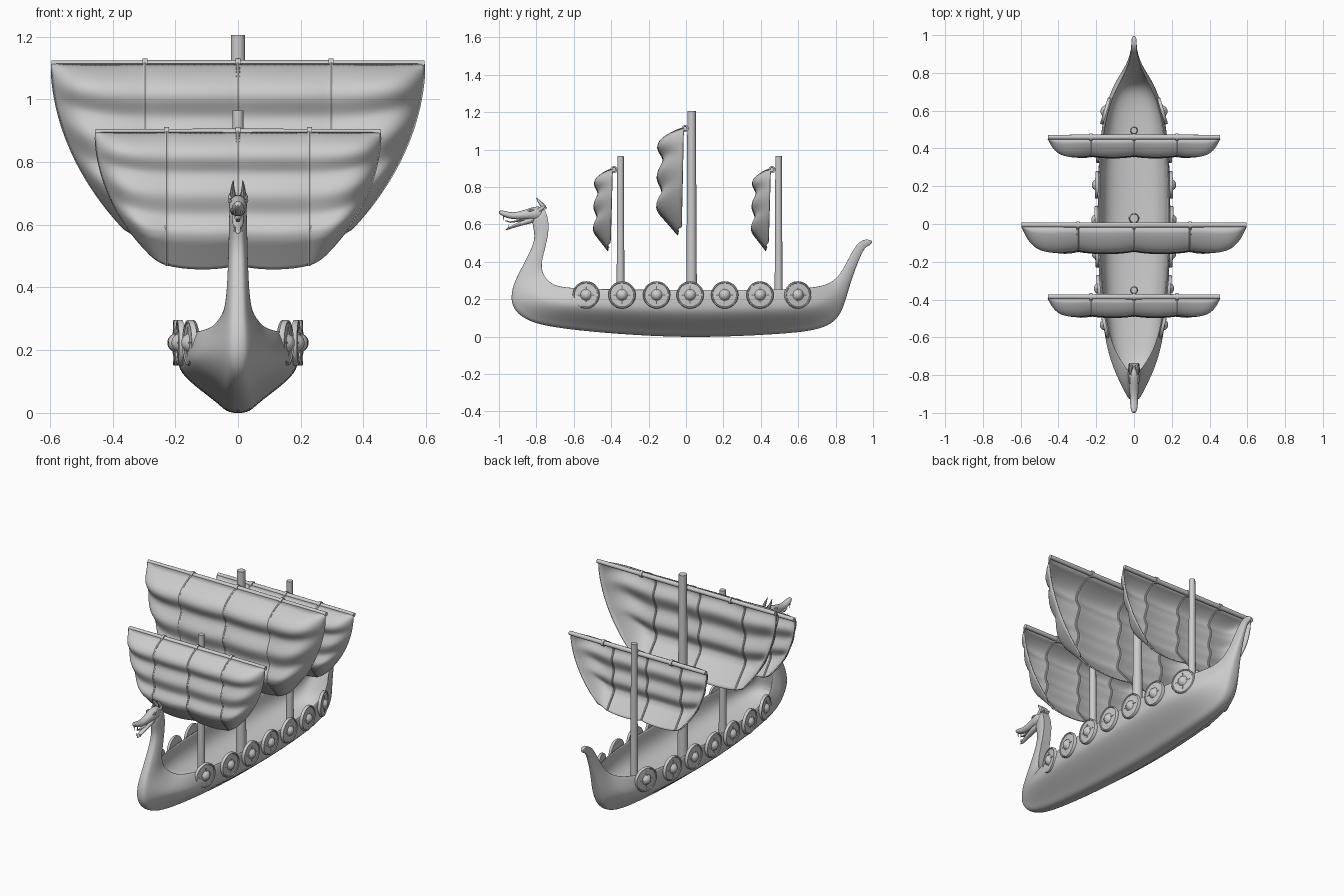
import bpy, bmesh, math
from mathutils import Vector

if "Cube" in bpy.data.objects:
    bpy.data.objects.remove(bpy.data.objects["Cube"])


def clamp(v): return max(0.0, min(1.0, v))


def finish(name, bm, subsurf=0, solid=0, angle=40):
    bmesh.ops.recalc_face_normals(bm, faces=bm.faces)
    me = bpy.data.meshes.new(name)
    bm.to_mesh(me)
    bm.free()
    ob = bpy.data.objects.new(name, me)
    bpy.context.collection.objects.link(ob)
    if solid:
        m = ob.modifiers.new("thickness", 'SOLIDIFY')
        m.thickness, m.offset = solid, 0
    if subsurf:
        m = ob.modifiers.new("smooth", 'SUBSURF')
        m.levels = m.render_levels = subsurf
    bpy.ops.object.select_all(action='DESELECT')
    ob.select_set(True)
    bpy.context.view_layer.objects.active = ob
    bpy.ops.object.shade_smooth_by_angle(angle=math.radians(angle))
    return ob


def skin(name, rings, subsurf=0, closed=True, solid=0, angle=40):
    """Loft a surface through rings; closed rings get end caps."""
    bm = bmesh.new()
    rows = [[bm.verts.new(p) for p in r] for r in rings]
    n = len(rows[0])
    for a, b in zip(rows, rows[1:]):
        for i in range(n if closed else n - 1):
            j = (i + 1) % n
            bm.faces.new((a[i], a[j], b[j], b[i]))
    if closed:
        bm.faces.new(rows[0])
        bm.faces.new(rows[-1])
    return finish(name, bm, subsurf, solid, angle)


def tube(name, pts, radii, n=12, subsurf=0):
    """Tube along pts; each radius is (sideways, in-plane)."""
    pts = [Vector(p) for p in pts]
    rings = []
    for i, p in enumerate(pts):
        d = (pts[min(i + 1, len(pts) - 1)] - pts[max(i - 1, 0)]).normalized()
        side = Vector((1, 0, 0)) if abs(d.x) < 0.9 else Vector((0, 1, 0))
        side = (side - d * side.dot(d)).normalized()
        up = d.cross(side)
        a, b = radii[i]
        rings.append([p + side * a * math.cos(t) + up * b * math.sin(t)
                      for t in (2 * math.pi * k / n for k in range(n))])
    return skin(name, rings, subsurf)


# Hull stations: keel y, keel z, top y, top z, half-width (neck to stern curl)
stations = [
    (-.815, .64, -.76, .70, .025), (-.824, .61, -.733, .62, .03),
    (-.804, .54, -.735, .56, .03), (-.822, .475, -.748, .49, .032),
    (-.869, .384, -.774, .40, .036), (-.908, .31, -.770, .35, .042),
    (-.930, .25, -.753, .315, .055), (-.933, .18, -.71, .277, .083),
    (-.90, .125, -.65, .265, .112), (-.83, .083, -.57, .26, .138),
    (-.73, .056, -.48, .257, .158), (-.5, .028, -.35, .255, .177),
    (-.2, .007, -.15, .253, .189), (.05, .0, .05, .253, .191),
    (.3, .007, .25, .253, .188), (.5, .018, .42, .254, .178),
    (.66, .032, .55, .256, .157), (.76, .06, .65, .262, .127),
    (.815, .105, .73, .272, .092), (.845, .17, .785, .295, .062),
    (.868, .25, .825, .335, .044), (.895, .335, .855, .39, .031),
    (.924, .41, .885, .447, .022), (.945, .458, .918, .502, .016),
    (.965, .484, .96, .524, .014), (.985, .487, 1.002, .512, .012)]
hull_sec = [(.18, -.02), (.3, .09), (.66, .29), (.98, .5), (1.02, .68), (1, 1)]
stem_sec = [(.35, -.01), (.58, .06), (.78, .22), (.95, .48), (1, .75), (.9, 1)]
inner_sec = [(.93, 0), (.9, .3), (.72, .5), (.4, .6), (0, .63)]
rings = []
for yk, zk, yt, zt, w in stations:
    s, d = clamp((.12 - w) / .07), clamp((w - .04) / .08)
    half = [(a[0] * (1 - s) + b[0] * s, a[1] * (1 - s) + b[1] * s)
            for a, b in zip(hull_sec, stem_sec)]
    half += [(x * (1 - .1 * s), 1 - h * d) for x, h in inner_sec]
    loop = half + [(-x, h) for x, h in reversed(half[:-1])]
    rings.append([(x * w, yk + (yt - yk) * h, zk + (zt - zk) * h) for x, h in loop])
skin("hull", rings, subsurf=2, angle=60)


def hull_width(y):
    for a, b in zip(stations[7:], stations[8:]):
        if a[2] <= y <= b[2]:
            return a[4] + (b[4] - a[4]) * (y - a[2]) / (b[2] - a[2])
    return 0


# Dragon figurehead: skull with snout, lower jaw, tongue, horns, teeth
tube("head", [(0, -.755, .655), (0, -.79, .66), (0, -.83, .658), (0, -.875, .649),
              (0, -.93, .644), (0, -.97, .655), (0, -1.003, .67)],
     [(.018, .03), (.03, .042), (.031, .032), (.025, .024),
      (.021, .018), (.022, .018), (.01, .008)], 12, 1)
tube("lower_jaw", [(0, -.80, .63), (0, -.85, .616), (0, -.91, .595), (0, -.968, .57)],
     [(.022, .02), (.021, .015), (.017, .01), (.007, .005)], 10, 1)
tube("tongue", [(0, -.84, .63), (0, -.90, .618), (0, -.94, .612), (0, -.965, .62)],
     [(.01, .005), (.009, .005), (.007, .004), (.003, .003)], 8)
for sx in (-1, 1):
    tube("horn", [(sx * .014, -.755, .68), (sx * .017, -.77, .705),
                  (sx * .017, -.785, .722), (sx * .015, -.8, .742)],
         [(.011, .014), (.008, .012), (.005, .008), (.001, .002)], 8)
    tube("ear", [(sx * .02, -.79, .675), (sx * .027, -.768, .688), (sx * .026, -.75, .70)],
         [(.007, .012), (.005, .009), (.001, .001)], 8)
    tube("eye", [(sx * .02, -.845, .672), (sx * .027, -.83, .676), (sx * .024, -.81, .68)],
         [(.003, .003), (.006, .007), (.003, .003)], 8)
    for y, z, dz in ((-.975, .645, -.025), (-.95, .578, .02)):
        tube("tooth", [(sx * .011, y, z), (sx * .01, y, z + dz)],
             [(.004, .004), (.0008, .0008)], 6)

# Round shields along both sides
shield_profile = [(.001, -.008), (.073, -.008), (.073, .005), (.070, .009), (.065, .009),
                  (.063, .005), (.03, .007), (.027, .010), (.022, .018), (.012, .025), (.001, .027)]
for y in (-.534, -.342, -.157, .022, .207, .396, .598):
    slope = (hull_width(y + .04) - hull_width(y - .04)) / .08
    for sx in (-1, 1):
        normal = Vector((sx, -slope, 0)).normalized()
        rot = normal.to_track_quat('Z', 'Y')
        c = Vector((sx * (hull_width(y) + .008), y, .223))
        skin("shield", [[c + rot @ Vector((r * math.cos(t), r * math.sin(t), h))
                         for t in (2 * math.pi * k / 28 for k in range(28))]
                        for r, h in shield_profile])
        for k in range(4):
            t = math.pi / 2 * k
            e = Vector((math.cos(t), math.sin(t), 0))
            tube("shield_strap", [c + rot @ (e * .02 + Vector((0, 0, .008))),
                                  c + rot @ (e * .05 + Vector((0, 0, .006)))],
                 [(.004, .004), (.001, .002)], 6)

# Sail shape: billow depth down the sail, three rolls then a tuck to the mast
billow = [(0, 0), (.18, 1), (.31, .78), (.47, 1), (.62, .8), (.75, 1), (.8, .93), (1, .15)]


def depth(v):
    for (a, p), (b, q) in zip(billow, billow[1:]):
        if v <= b:
            t = (v - a) / (b - a)
            if b < 1:
                t = math.sin(t * math.pi / 2) ** .75 if a == 0 else t * t * (3 - 2 * t)
            return p + (q - p) * t
    return .15


def rig(prefix, my, mast_top, mast_r, yard_z, W, H, D):
    """One mast with its yard, sail, ropes and yard bands."""
    tube(prefix + "mast", [(0, my, .06), (0, my, mast_top)],
         [(mast_r, mast_r), (mast_r * .78, mast_r * .78)], 20)
    yy = my - .035
    tube(prefix + "yard", [(-W, yy, yard_z), (0, yy, yard_z), (W, yy, yard_z)],
         [(.012, .012), (.014, .014), (.012, .012)], 14)

    def point(u, v):
        a = abs(u)
        edge = W * (1 - .39 * v ** 1.9)
        x = a * W if a <= .5 else .5 * W + (a - .5) * 2 * (edge - .5 * W)
        col = abs(math.sin(2 * math.pi * u)) ** .7
        v2 = min(1, v * (1 + .6 * a ** 6 * (1 - v)))
        y = yy - .008 * (1 - v) - .018 * v - D * depth(v2) * (1 - a ** 13) * (.9 + .1 * col)
        drop = .014 * col * v ** 4 if a < .5 else -.03 * (2 * a - 1) ** 1.5 * v ** 3
        return Vector((math.copysign(x, u), y, yard_z - H * v - drop))

    # columns bunch up towards the side edges, where the cloth turns back
    us = [.6 * t + .4 * math.sin(t * math.pi / 2) for t in (i / 34 - 1 for i in range(69))]
    skin(prefix + "sail", [[point(u, j / 48) for u in us] for j in range(49)],
         closed=False, solid=.007, angle=70)
    for u in (-.5, 0, .5):
        tube(prefix + "sail_rope", [point(u, j / 40) for j in range(41)],
             [(.007, .008)] * 41, 8)
        tube(prefix + "yard_band", [(u * W - .008, yy, yard_z), (u * W + .008, yy, yard_z)],
             [(.019, .019)] * 2, 14)


rig("front_", -.35, .965, .022, .893, .455, .42, .094)
rig("main_", .03, 1.205, .029, 1.112, .595, .555, .136)
rig("rear_", .495, .965, .022, .893, .455, .42, .094)
